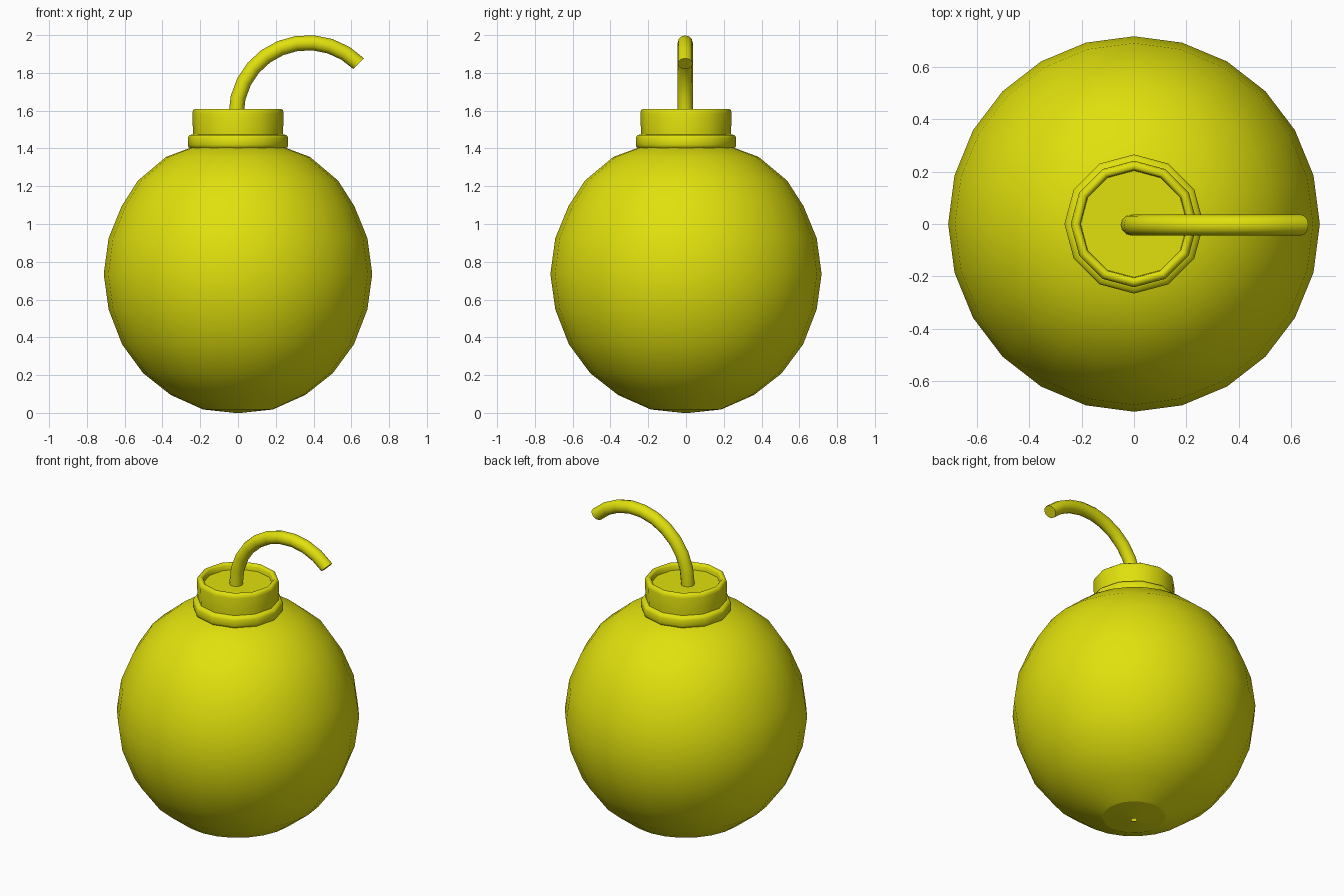
import bpy, bmesh, math
from mathutils import Vector

if "Cube" in bpy.data.objects:
    bpy.data.objects.remove(bpy.data.objects["Cube"])

mat = bpy.data.materials.new("bright_yellow")
mat.diffuse_color = (0.75, 0.75, 0.004, 1.0)
mat.use_nodes = True
mat.node_tree.nodes["Principled BSDF"].inputs["Base Color"].default_value = mat.diffuse_color


def finish(bm, name, sharp_angle, flat_test=None):
    """Smooth shade with sharp edges above an angle, then make the object."""
    bmesh.ops.recalc_face_normals(bm, faces=bm.faces)
    bm.normal_update()
    for f in bm.faces:
        f.smooth = not (flat_test and flat_test(f))
    for e in bm.edges:
        if len(e.link_faces) == 2:
            e.smooth = e.calc_face_angle() < math.radians(sharp_angle)
    mesh = bpy.data.meshes.new(name)
    bm.to_mesh(mesh)
    bm.free()
    mesh.materials.append(mat)
    ob = bpy.data.objects.new(name, mesh)
    bpy.context.collection.objects.link(ob)
    return ob


def skin(bm, rings):
    """Join consecutive rings of vertices with quads."""
    n = len(rings[0])
    for a, b in zip(rings, rings[1:]):
        for i in range(n):
            j = (i + 1) % n
            bm.faces.new((a[i], a[j], b[j], b[i]))


def lathe(profile, sides, sx=1.0):
    bm = bmesh.new()
    rings = []
    for r, z in profile:
        rings.append([bm.verts.new((sx * r * math.cos(2 * math.pi * i / sides),
                                    r * math.sin(2 * math.pi * i / sides), z))
                      for i in range(sides)])
    skin(bm, rings)
    return bm, rings


# Round body, with a shallow cap and tiny hole underneath
body_profile = [(0.016, 0.0), (0.186, 0.018), (0.36, 0.095), (0.507, 0.21),
                (0.62, 0.363), (0.692, 0.548), (0.718, 0.735), (0.692, 0.925),
                (0.622, 1.095), (0.535, 1.23), (0.385, 1.355), (0.25, 1.405),
                (0.18, 1.42)]
bm, rings = lathe(body_profile, 24, 0.99)
bm.faces.new(rings[-1])
finish(bm, "body", 40, lambda f: f.calc_center_median().z < 0.02)

# Twelve-sided neck with a collar and a recessed top
neck_profile = [(0.235, 1.39), (0.262, 1.407), (0.266, 1.42), (0.266, 1.455),
                (0.258, 1.47), (0.238, 1.475), (0.242, 1.585), (0.238, 1.602),
                (0.228, 1.61), (0.215, 1.61), (0.206, 1.60), (0.204, 1.57)]
bm, rings = lathe(neck_profile, 12)
bm.faces.new(rings[0])
bm.faces.new(rings[-1])
finish(bm, "neck", 50, lambda f: len(f.verts) > 4)

# Curved fuse: a round tube swept along an arc
R, TUBE, SIDES, STEPS = 0.38, 0.04, 12, 10
centre = Vector((0.37, -0.004, 1.58))
path = [(Vector((-0.01, -0.004, 1.555)), math.pi)]
for k in range(STEPS + 1):
    a = math.pi - math.radians(135) * k / STEPS
    path.append((centre + R * Vector((math.cos(a), 0, math.sin(a))), a))
bm = bmesh.new()
rings = []
for p, a in path:
    out = Vector((math.cos(a), 0, math.sin(a)))
    rings.append([bm.verts.new(p + TUBE * (math.cos(t) * out + math.sin(t) * Vector((0, 1, 0))))
                  for t in (2 * math.pi * i / SIDES for i in range(SIDES))])
skin(bm, rings)
bm.faces.new(rings[0])
bm.faces.new(rings[-1])
finish(bm, "fuse", 50, lambda f: len(f.verts) > 4)
